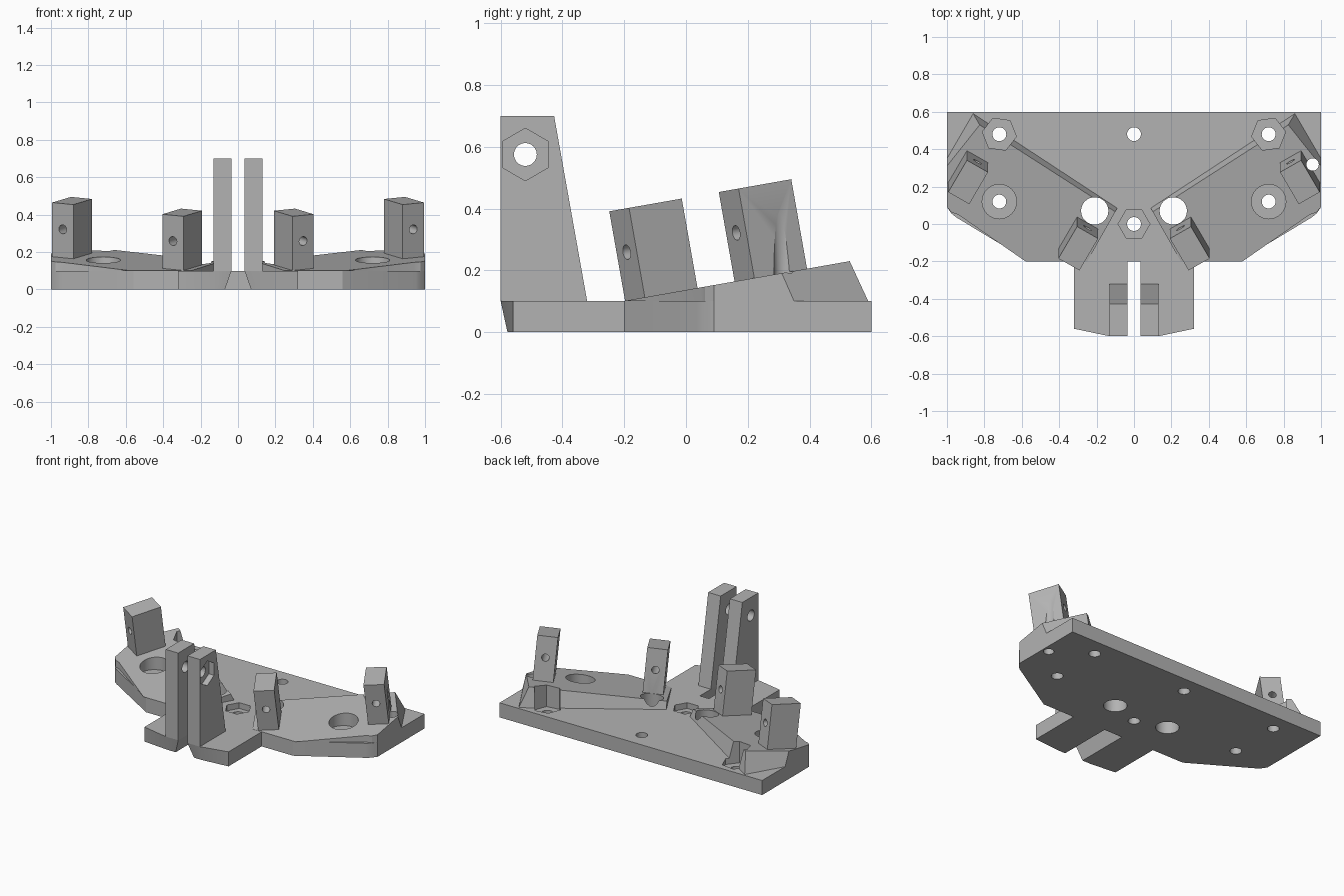
import bpy, bmesh, math
from mathutils import Matrix, Vector

if "Cube" in bpy.data.objects:
    bpy.data.objects.remove(bpy.data.objects["Cube"])

grey = bpy.data.materials.new("plain grey")
grey.use_nodes = True
COLOUR = (0.45, 0.45, 0.45, 1)
grey.diffuse_color = COLOUR
grey.node_tree.nodes["Principled BSDF"].inputs["Base Color"].default_value = COLOUR

TILT = math.radians(10)
SLOPE = math.tan(TILT)
PLATE = 0.1


def add_object(name, bm):
    bmesh.ops.recalc_face_normals(bm, faces=bm.faces)
    mesh = bpy.data.meshes.new(name)
    bm.to_mesh(mesh)
    bm.free()
    mesh.materials.append(grey)
    obj = bpy.data.objects.new(name, mesh)
    bpy.context.collection.objects.link(obj)
    return obj


def loft(name, lower, upper):
    """Solid between two outlines with matching point counts."""
    bm = bmesh.new()
    a = [bm.verts.new(p) for p in lower]
    b = [bm.verts.new(p) for p in upper]
    bm.faces.new(a)
    bm.faces.new(b)
    n = len(a)
    for i in range(n):
        j = (i + 1) % n
        bm.faces.new((a[i], a[j], b[j], b[i]))
    return add_object(name, bm)


def cylinder(start, end, radius, sides=32, turn=0.0):
    """Round or hexagonal cutter between two points."""
    start, end = Vector(start), Vector(end)
    axis = end - start
    bm = bmesh.new()
    place = (Matrix.Translation((start + end) / 2)
             @ axis.to_track_quat('Z', 'Y').to_matrix().to_4x4()
             @ Matrix.Rotation(turn, 4, 'Z'))
    bmesh.ops.create_cone(bm, cap_ends=True, segments=sides, radius1=radius,
                          radius2=radius, depth=axis.length, matrix=place)
    obj = add_object("cutter", bm)
    obj.hide_render = True
    return obj


def cut(obj, cutters):
    bpy.context.view_layer.objects.active = obj
    for c in cutters:
        mod = obj.modifiers.new("hole", 'BOOLEAN')
        mod.operation = 'DIFFERENCE'
        mod.solver = 'EXACT'
        mod.object = c
        bpy.ops.object.modifier_apply(modifier=mod.name)


def drill(x, y, radius, floor=-0.1, sides=32, turn=0.0):
    return cylinder((x, y, floor), (x, y, 1), radius, sides, turn)


# Base plate: half outline as (x, y), slot widening towards the bottom
half = [(0.035, -0.2), (0.035, -0.6), (0.13, -0.6), (0.32, -0.56), (0.32, -0.2),
        (0.56, -0.2), (0.95, 0.035), (0.975, 0.055), (1, 0.09), (1, 0.6)]
half_low = [(0.07, -0.2), (0.07, -0.578), (0.13, -0.578)] + half[3:]


def outline(points, z):
    right = [(x, y, z) for x, y in points]
    return right + [(-x, y, z) for x, y in reversed(points)]


plate = loft("base_plate", outline(half_low, 0), outline(half, PLATE))

# Shared hole cutters
nut_turn = math.radians(8)
plate_holes = [drill(0, 0.48, 0.037), drill(0, 0, 0.037),
               drill(0, 0, 0.085, 0.06, 6, math.pi / 2)]
side_holes = {}
big_holes = {}
for s in (1, -1):
    big_holes[s] = drill(s * 0.21, 0.07, 0.073)
    side_holes[s] = [
        big_holes[s],
        drill(s * 0.72, 0.12, 0.037), drill(s * 0.72, 0.12, 0.092, 0.085),
        drill(s * 0.72, 0.48, 0.037),
        drill(s * 0.72, 0.48, 0.092, 0.06, 6, math.pi / 2 + s * nut_turn)]
edge_hole = drill(0.955, 0.318, 0.033)
cut(plate, plate_holes + side_holes[1] + side_holes[-1] + [edge_hole])
cutters = plate_holes + side_holes[1] + side_holes[-1] + [edge_hole]

# Sloping wings with drafted rear edges
wing_low = [(0.25, -0.2), (0.09, 0.085), (0.86, 0.59), (1, 0.35), (1, 0.09),
            (0.975, 0.062), (0.94, 0.05), (0.58, -0.2)]
wing_top = [(0.25, -0.2), (0.1, 0.065), (0.825, 0.53), (1, 0.31)] + wing_low[4:]


def slope_height(y):
    return PLATE + 0.001 + (y + 0.2) * SLOPE


def post(name, s, x, y):
    """Tilted block with a cross hole along its long side."""
    length, width, tall, sunk = 0.2, 0.13, 0.295, 0.03
    frame = (Matrix.Translation((0, -0.2, PLATE)) @ Matrix.Rotation(TILT, 4, 'X')
             @ Matrix.Translation((s * x, y, 0))
             @ Matrix.Rotation(s * math.radians(30), 4, 'Z'))
    bm = bmesh.new()
    bmesh.ops.create_cube(bm, size=1, matrix=frame
                          @ Matrix.Translation((0, 0, (tall - sunk) / 2))
                          @ Matrix.Diagonal((width, length, tall + sunk, 1)))
    obj = add_object(name, bm)
    hole = cylinder(frame @ Vector((0, -0.2, 0.155)),
                    frame @ Vector((0, 0.2, 0.155)), 0.024)
    cutters.append(hole)
    cut(obj, [hole, big_holes[s]] + ([edge_hole] if s > 0 and x > 0.5 else []))
    return obj


parts = [plate]
for s, side in ((1, "left"), (-1, "right")):
    wing = loft(side + "_wing", [(s * x, y, PLATE) for x, y in wing_low],
                [(s * x, y, slope_height(y)) for x, y in wing_top])
    cut(wing, side_holes[s] + ([edge_hole] if s > 0 else []))
    parts.append(wing)
    parts.append(post(side + "_inner_post", s, 0.298, 0.122))
    parts.append(post(side + "_outer_post", s, 0.887, 0.482))

    # Upright hinge tab, with a nut recess on one outer face
    profile = [(-0.6, PLATE), (-0.32, PLATE), (-0.427, 0.7), (-0.6, 0.7)]
    tab = loft(side + "_hinge_tab", [(s * 0.035, y, z) for y, z in profile],
               [(s * 0.13, y, z) for y, z in profile])
    bolt = cylinder((s * 0.01, -0.52, 0.575), (s * 0.2, -0.52, 0.575), 0.037)
    tab_cuts = [bolt]
    if s > 0:
        hexagon = [(-0.52 + 0.085 * math.sin(math.radians(60 * k)),
                    0.575 + 0.085 * math.cos(math.radians(60 * k))) for k in range(6)]
        nut = loft("cutter", [(0.09, y, z) for y, z in hexagon],
                   [(0.2, y, z) for y, z in hexagon])
        nut.hide_render = True
        tab_cuts.append(nut)
    cut(tab, tab_cuts)
    cutters += tab_cuts
    parts.append(tab)

# Remove the cutters and smooth the bores only
for c in cutters:
    bpy.data.objects.remove(c)
bpy.ops.object.select_all(action='DESELECT')
for p in parts:
    p.select_set(True)
bpy.context.view_layer.objects.active = plate
bpy.ops.object.shade_smooth_by_angle(angle=math.radians(25))
